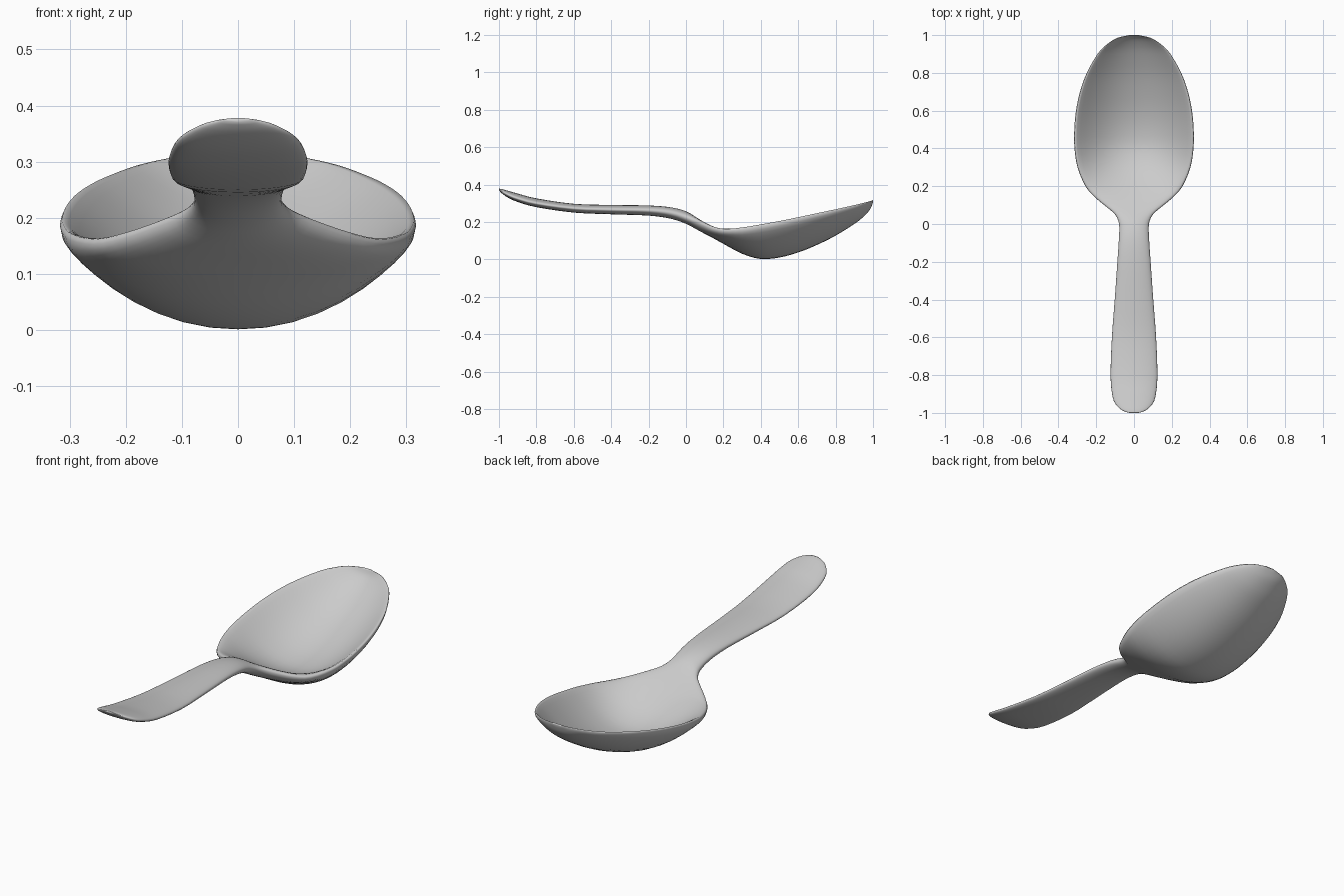
import bpy
import bmesh
import math

# Stations along the spoon: y, half width, centre top z, centre bottom z, edge z
STATIONS = [
    (-1.00, 0.025, 0.378, 0.370, 0.374),
    (-0.985, 0.065, 0.376, 0.353, 0.363),
    (-0.95, 0.100, 0.366, 0.329, 0.344),
    (-0.90, 0.116, 0.352, 0.307, 0.325),
    (-0.80, 0.124, 0.326, 0.279, 0.299),
    (-0.60, 0.117, 0.297, 0.250, 0.272),
    (-0.40, 0.102, 0.291, 0.241, 0.265),
    (-0.20, 0.088, 0.288, 0.234, 0.261),
    (-0.08, 0.080, 0.278, 0.217, 0.248),
    (0.00, 0.079, 0.257, 0.190, 0.224),
    (0.05, 0.100, 0.228, 0.164, 0.202),
    (0.09, 0.145, 0.203, 0.142, 0.183),
    (0.14, 0.205, 0.173, 0.116, 0.163),
    (0.20, 0.257, 0.135, 0.083, 0.153),
    (0.30, 0.299, 0.080, 0.030, 0.160),
    (0.40, 0.315, 0.053, 0.002, 0.177),
    (0.50, 0.316, 0.059, 0.010, 0.196),
    (0.60, 0.307, 0.083, 0.037, 0.217),
    (0.70, 0.286, 0.119, 0.077, 0.239),
    (0.80, 0.250, 0.163, 0.127, 0.261),
    (0.90, 0.193, 0.219, 0.189, 0.284),
    (0.95, 0.145, 0.254, 0.229, 0.297),
    (0.985, 0.090, 0.287, 0.268, 0.307),
    (1.00, 0.025, 0.317, 0.306, 0.312),
]
SIDES = 40
STEPS = 3


def catmull(a, b, c, d, t):
    return tuple(0.5 * (2 * q + (r - p) * t + (2 * p - 5 * q + 4 * r - s) * t * t
                        + (3 * q - p - 3 * r + s) * t ** 3)
                 for p, q, r, s in zip(a, b, c, d))


def smooth_stations(rows):
    out = []
    last = len(rows) - 1
    for i in range(last):
        a, d = rows[max(i - 1, 0)], rows[min(i + 2, last)]
        for k in range(STEPS):
            out.append(catmull(a, rows[i], rows[i + 1], d, k / STEPS))
    return out + [rows[-1]]


def section(bm, y, w, top, bottom, edge):
    # Flattened oval, bent upward towards its thicker edges in the bowl
    mid, half = (top + bottom) / 2, (top - bottom) / 2
    blend = min(max(y / 0.3, 0), 1)
    power = 0.95 - 0.4 * blend
    ring = []
    for i in range(SIDES):
        a = 2 * math.pi * i / SIDES
        u, s = math.cos(a), math.sin(a)
        lift = (edge - mid) * abs(u) ** (2 + 0.1 * blend)
        thick = half * (1 + 0.5 * blend * u * u)
        z = mid + lift + thick * math.copysign(abs(s) ** power, s)
        ring.append(bm.verts.new((w * u, y, z)))
    return ring


# Spoon: handle and bowl lofted as one continuous skin
bm = bmesh.new()
rings = [section(bm, *row) for row in smooth_stations(STATIONS)]
for r0, r1 in zip(rings, rings[1:]):
    for i in range(SIDES):
        j = (i + 1) % SIDES
        bm.faces.new((r0[i], r0[j], r1[j], r1[i]))
bm.faces.new(rings[0])
bm.faces.new(rings[-1])
bmesh.ops.recalc_face_normals(bm, faces=bm.faces)
mesh = bpy.data.meshes.new("spoon")
bm.to_mesh(mesh)
bm.free()
spoon = bpy.data.objects.new("spoon", mesh)
bpy.context.collection.objects.link(spoon)
for face in mesh.polygons:
    face.use_smooth = True
